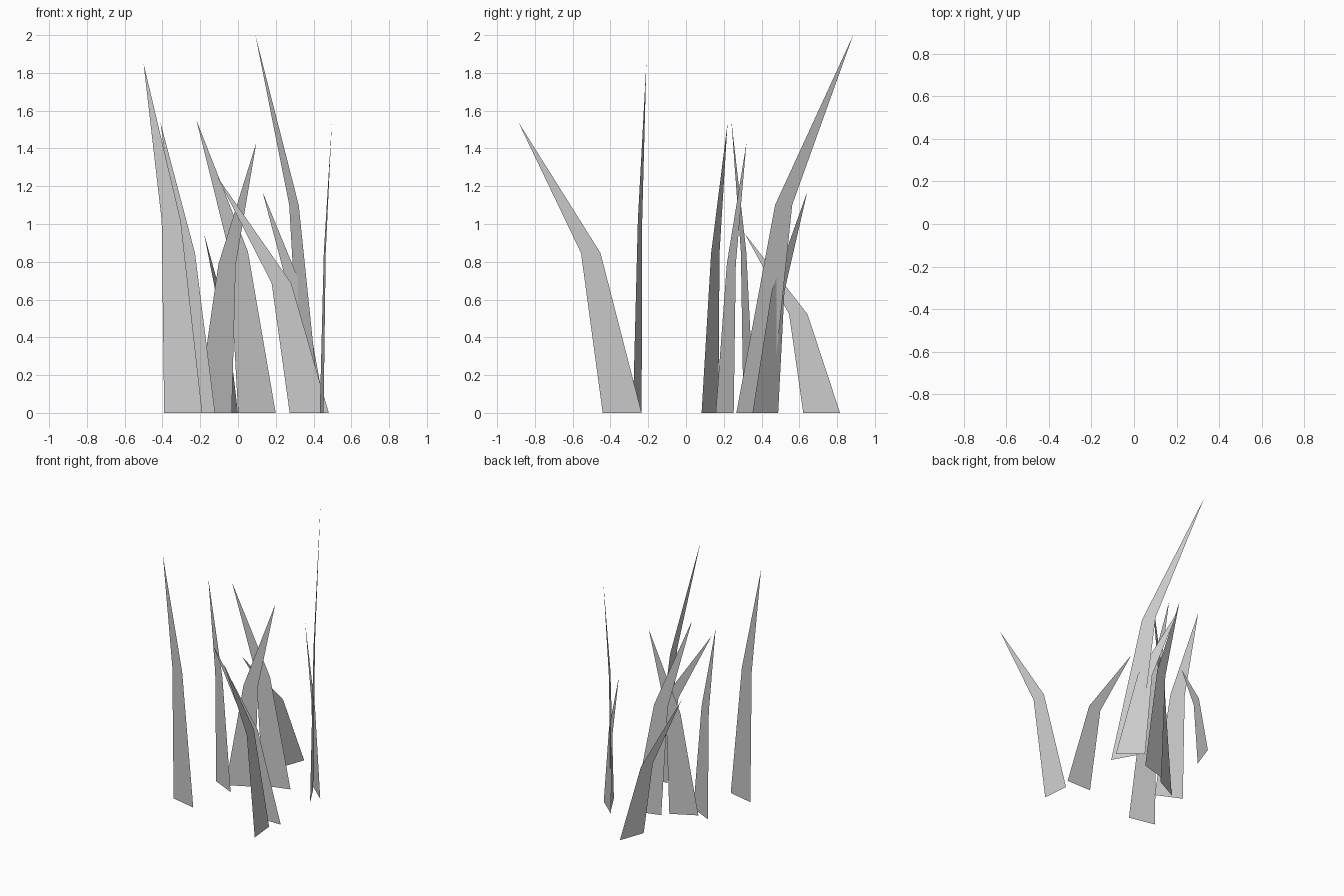
import bpy
from mathutils import Vector

if "Cube" in bpy.data.objects:
    bpy.data.objects.remove(bpy.data.objects["Cube"])

BASE_WIDTH = 0.207   # width at the ground, halved at the bend
BEND = 0.55          # height fraction of the bend


def grass_blade(name, base, tip, height):
    """Flat bent blade standing in the vertical plane from base to tip."""
    b, t = Vector(base), Vector(tip)
    lean = t - b
    half = lean.normalized() * BASE_WIDTH / 2
    mid = b + lean * BEND ** 2
    rows = [(b - half, 0), (b + half, 0),
            (mid + half / 2, height * BEND), (mid - half / 2, height * BEND),
            (t, height)]
    mesh = bpy.data.meshes.new(name)
    mesh.from_pydata([(p.x, p.y, z) for p, z in rows], [],
                     [(0, 1, 2, 3), (3, 2, 4)])
    obj = bpy.data.objects.new(name, mesh)
    bpy.context.collection.objects.link(obj)


# Base centre, tip position seen from above, height
blades = [
    ((-0.29, -0.258), (-0.50, -0.21), 1.85),
    ((-0.215, 0.127), (-0.41, 0.22), 1.535),
    ((0.10, 0.333), (-0.22, 0.24), 1.55),
    ((-0.125, 0.205), (0.097, 0.32), 1.43),
    ((0.385, 0.357), (0.092, 0.885), 2.0),
    ((0.443, -0.338), (0.497, -0.888), 1.54),
    ((-0.035, 0.718), (-0.18, 0.31), 0.95),
    ((0.377, -0.16), (-0.11, -0.16), 1.25),
    ((0.385, 0.42), (0.13, 0.642), 1.17),
]
for i, (base, tip, height) in enumerate(blades, 1):
    grass_blade(f"grass_blade_{i}", base, tip, height)
